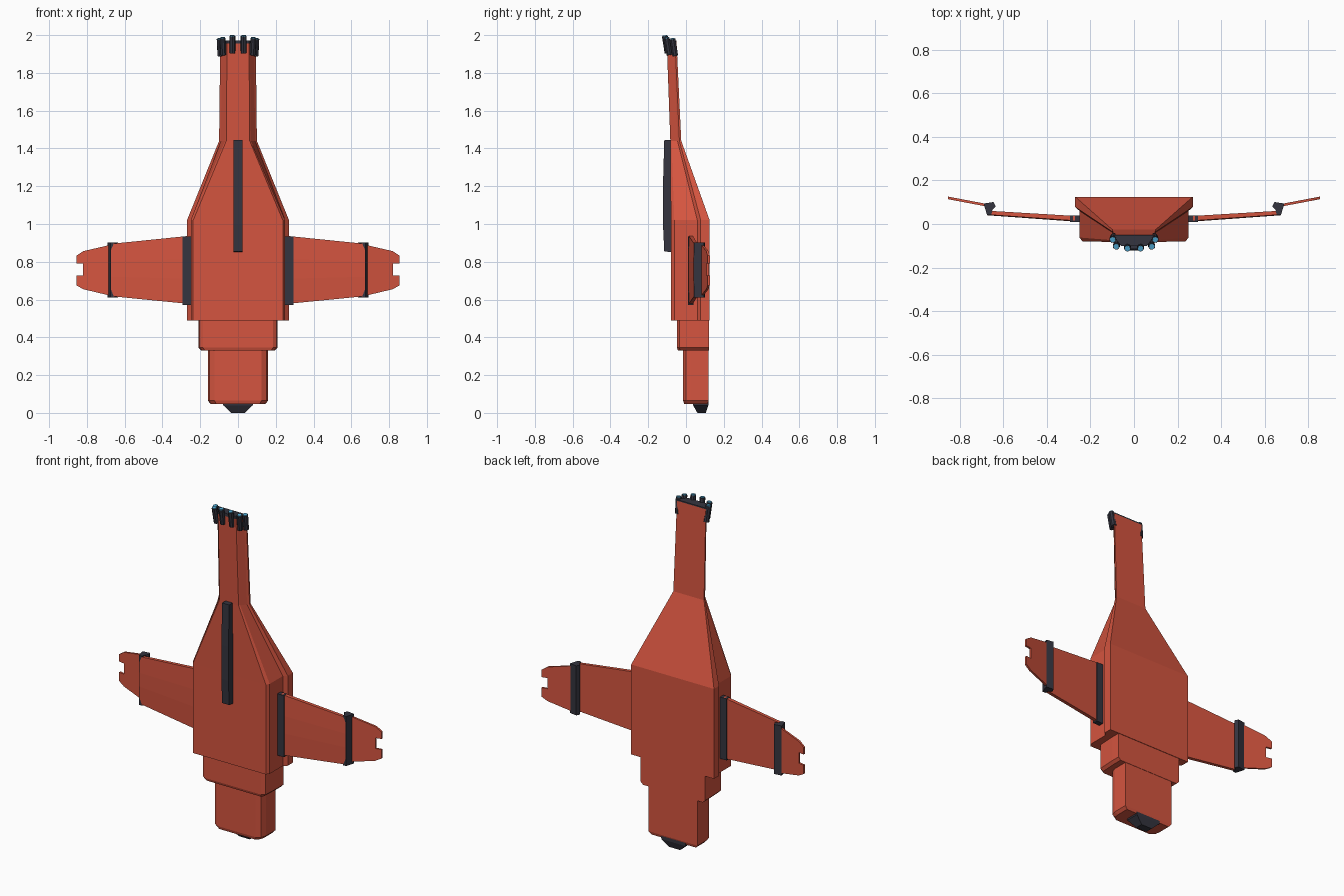
import bpy, bmesh
from mathutils import Vector

if "Cube" in bpy.data.objects:
    bpy.data.objects.remove(bpy.data.objects["Cube"])


def material(name, color):
    m = bpy.data.materials.new(name)
    m.diffuse_color = (*color, 1)
    m.use_nodes = True
    m.node_tree.nodes["Principled BSDF"].inputs["Base Color"].default_value = m.diffuse_color
    return m


RED = material("red_hull", (0.66, 0.09, 0.05))
DARK = material("dark_metal", (0.035, 0.035, 0.05))
BLUE = material("engine_glow", (0.08, 0.38, 0.62))


def loft(name, rings, mat, mirror=False):
    """Skin a list of equal-length point rings and cap both ends."""
    bm = bmesh.new()
    vs = [[bm.verts.new(p) for p in ring] for ring in rings]
    n = len(vs[0])
    for a, b in zip(vs, vs[1:]):
        for i in range(n):
            j = (i + 1) % n
            bm.faces.new((a[i], a[j], b[j], b[i]))
    bm.faces.new(vs[0])
    bm.faces.new(vs[-1])
    bmesh.ops.recalc_face_normals(bm, faces=bm.faces)
    me = bpy.data.meshes.new(name)
    bm.to_mesh(me)
    bm.free()
    me.materials.append(mat)
    ob = bpy.data.objects.new(name, me)
    bpy.context.collection.objects.link(ob)
    if mirror:
        ob.modifiers.new("mirror", 'MIRROR').use_mirror_merge = False
    return ob


def sym(z, half):
    """Left-right symmetric ring at height z from half-profile (x, y)."""
    return [(x, y, z) for x, y in half] + [(-x, y, z) for x, y in reversed(half)]


def prism(name, outline, z0, z1, mat, mirror=False):
    return loft(name, [[(x, y, z) for x, y in outline] for z in (z0, z1)], mat, mirror)


def rect(x0, x1, y0, y1):
    return [(x0, y0), (x1, y0), (x1, y1), (x0, y1)]


# Main hull, shoulder taper and long neck
body = [(0.27, 0.125), (0.27, 0.078), (0.25, 0.06), (0.25, -0.062), (0.237, -0.08)]
neck = [(0.1, -0.025), (0.1, -0.035), (0.09, -0.045), (0.068, -0.077), (0.062, -0.083)]
neck_top = [(0.094, -0.05), (0.094, -0.058), (0.086, -0.066), (0.063, -0.096), (0.058, -0.102)]
loft("hull", [sym(0.49, body), sym(1.02, body), sym(1.44, neck), sym(1.965, neck_top)], RED)

# Stepped lower sections, each with a small chamfer at its lower end
mid = [(0.21, 0.122), (0.21, 0.07), (0.205, -0.035), (0.185, -0.048)]
mid_low = [(0.195, 0.122), (0.195, 0.07), (0.19, -0.03), (0.175, -0.043)]
loft("mid_section", [sym(0.33, mid_low), sym(0.345, mid), sym(0.5, mid)], RED)
low = [(0.16, 0.12), (0.16, 0.03), (0.15, 0.0), (0.125, -0.015)]
low_end = [(0.145, 0.115), (0.145, 0.04), (0.14, 0.01), (0.115, -0.01)]
loft("nose_section", [sym(0.048, low_end), sym(0.065, low), sym(0.35, low)], RED)

# Dark nose cap
loft("nose_cap", [sym(0.0, [(0.035, 0.105), (0.035, 0.06)]),
                  sym(0.04, [(0.078, 0.118), (0.078, 0.038)]),
                  sym(0.065, [(0.082, 0.118), (0.082, 0.035)])], DARK)

# Long front spine
spine = [(y, z) for y, z in [(-0.07, 0.85), (-0.115, 0.855), (-0.122, 1.0),
                             (-0.122, 1.2), (-0.115, 1.445), (-0.07, 1.445)]]
loft("front_spine", [[(x, y, z) for y, z in spine] for x in (-0.023, 0.023)], DARK)

# Engine plate at the end of the neck
loft("engine_plate", [sym(1.955, neck_top), sym(1.972, neck_top)], DARK)


# Engine tubes with glowing ends, tilted along the neck
def tube(name, a, b, r, mat):
    a, b = Vector(a), Vector(b)
    bpy.ops.mesh.primitive_cylinder_add(vertices=8, radius=r, depth=(b - a).length,
                                        location=(a + b) / 2)
    ob = bpy.context.object
    ob.name = name
    ob.rotation_euler = (b - a).to_track_quat('Z', 'Y').to_euler()
    ob.data.materials.append(mat)


for side in (-1, 1):
    for x, y, z in [(0.03, -0.097, 1.905), (0.077, -0.088, 1.895), (0.093, -0.057, 1.89)]:
        a = Vector((side * x, y, z))
        d = Vector((side * 0.05 * (x > 0.05), -0.16, 1)).normalized()
        tube("engine_tube", a, a + d * 0.09, 0.016, DARK)
        tube("engine_glow", a + d * 0.08, a + d * 0.095, 0.0125, BLUE)

# Wing root blocks
prism("wing_root", rect(0.24, 0.293, 0.01, 0.04), 0.572, 0.935, DARK, True)


# Inner wings: faceted section with a thicker centre
def wing_ring(x, z0, z1, y, edge, core):
    m0, m1 = z0 + 0.37 * (z1 - z0), z0 + 0.66 * (z1 - z0)
    return [(x, y - edge, z0), (x, y - core, m0), (x, y - core, m1), (x, y - edge, z1),
            (x, y + edge, z1), (x, y + edge, z0)]


loft("inner_wing", [wing_ring(0.27, 0.578, 0.936, 0.026, 0.011, 0.015),
                    wing_ring(0.672, 0.618, 0.895, 0.052, 0.009, 0.012)], RED, True)

# Folding joints between wing panels
prism("wing_joint", [(0.655, 0.042), (0.675, 0.042), (0.685, 0.075), (0.69, 0.094),
                     (0.645, 0.101), (0.635, 0.08), (0.65, 0.066)], 0.61, 0.902, DARK, True)

# Notched outer wing tips
tip = [(0.665, 0.618), (0.82, 0.655), (0.855, 0.675), (0.855, 0.727), (0.82, 0.727),
       (0.82, 0.79), (0.855, 0.79), (0.855, 0.832), (0.82, 0.856), (0.665, 0.892)]
loft("outer_wing", [[(x, 0.084 + 0.19 * (x - 0.665) + t, z) for x, z in tip]
                    for t in (-0.006, 0.006)], RED, True)
